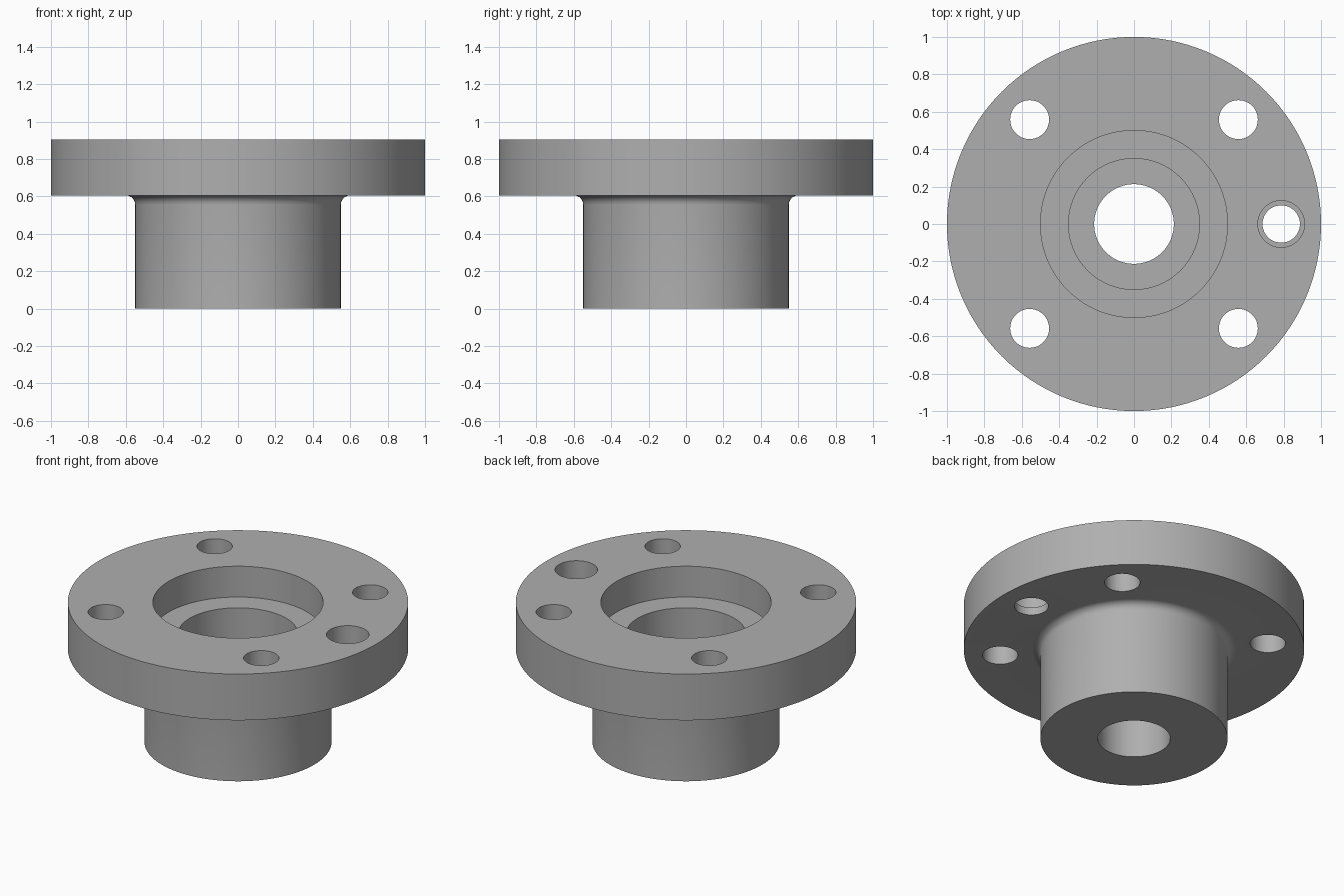
import bpy, bmesh
from math import cos, sin, pi, radians

if "Cube" in bpy.data.objects:
    bpy.data.objects.remove(bpy.data.objects["Cube"])


def revolve(name, profile, steps, x=0.0, y=0.0):
    """Turn a closed (radius, z) section into a solid around a vertical axis."""
    bm = bmesh.new()
    rings = []
    for r, z in profile:
        if r == 0:
            rings.append([bm.verts.new((x, y, z))] * steps)
        else:
            rings.append([bm.verts.new((x + r * cos(2 * pi * i / steps),
                                        y + r * sin(2 * pi * i / steps), z))
                          for i in range(steps)])
    for a, b in zip(rings, rings[1:] + rings[:1]):
        for i in range(steps):
            j = (i + 1) % steps
            loop = list(dict.fromkeys((a[i], a[j], b[j], b[i])))
            if len(loop) > 2:
                bm.faces.new(loop)
    bmesh.ops.recalc_face_normals(bm, faces=bm.faces)
    mesh = bpy.data.meshes.new(name)
    bm.to_mesh(mesh)
    bm.free()
    obj = bpy.data.objects.new(name, mesh)
    bpy.context.collection.objects.link(obj)
    return obj


# Flanged hub: stepped bore, cylindrical hub, filleted neck
TOP, UNDER, HUB, F = 0.905, 0.605, 0.55, 0.05
fillet = [(HUB + F - F * cos(t * pi / 12), UNDER - F + F * sin(t * pi / 12))
          for t in range(7)]
section = ([(0.213, 0), (HUB, 0)] + fillet +
           [(1, UNDER), (1, TOP), (0.5, TOP), (0.5, 0.705),
            (0.35, 0.705), (0.35, 0.35), (0.213, 0.35)])
flange = revolve("flanged_hub", section, 128)

# Dark grey metal
metal = bpy.data.materials.new("dark_grey")
metal.diffuse_color = (0.43, 0.43, 0.43, 1)
metal.use_nodes = True
metal.node_tree.nodes["Principled BSDF"].inputs["Base Color"].default_value = metal.diffuse_color
flange.data.materials.append(metal)


def drill(name, profile, x, y):
    """Cut a round hole through the flange."""
    cutter = revolve(name, profile, 48, x, y)
    cutter.data.materials.append(metal)
    cutter.hide_render = True
    mod = flange.modifiers.new(name, 'BOOLEAN')
    mod.operation, mod.solver, mod.object = 'DIFFERENCE', 'EXACT', cutter
    bpy.context.view_layer.objects.active = flange
    bpy.ops.object.modifier_apply(modifier=name)
    bpy.data.objects.remove(cutter)


# Four bolt holes
for sx in (-1, 1):
    for sy in (-1, 1):
        drill("bolt_hole", [(0, 0.5), (0.104, 0.5), (0.104, 1), (0, 1)],
              0.558 * sx, 0.558 * sy)

# Counterbored side hole
drill("counterbored_hole", [(0, 0.5), (0.1, 0.5), (0.1, 0.655),
                            (0.125, 0.655), (0.125, 1), (0, 1)], 0.787, 0)

# Smooth round walls, sharp rims
flange.select_set(True)
bpy.context.view_layer.objects.active = flange
bpy.ops.object.shade_smooth_by_angle(angle=radians(30))
